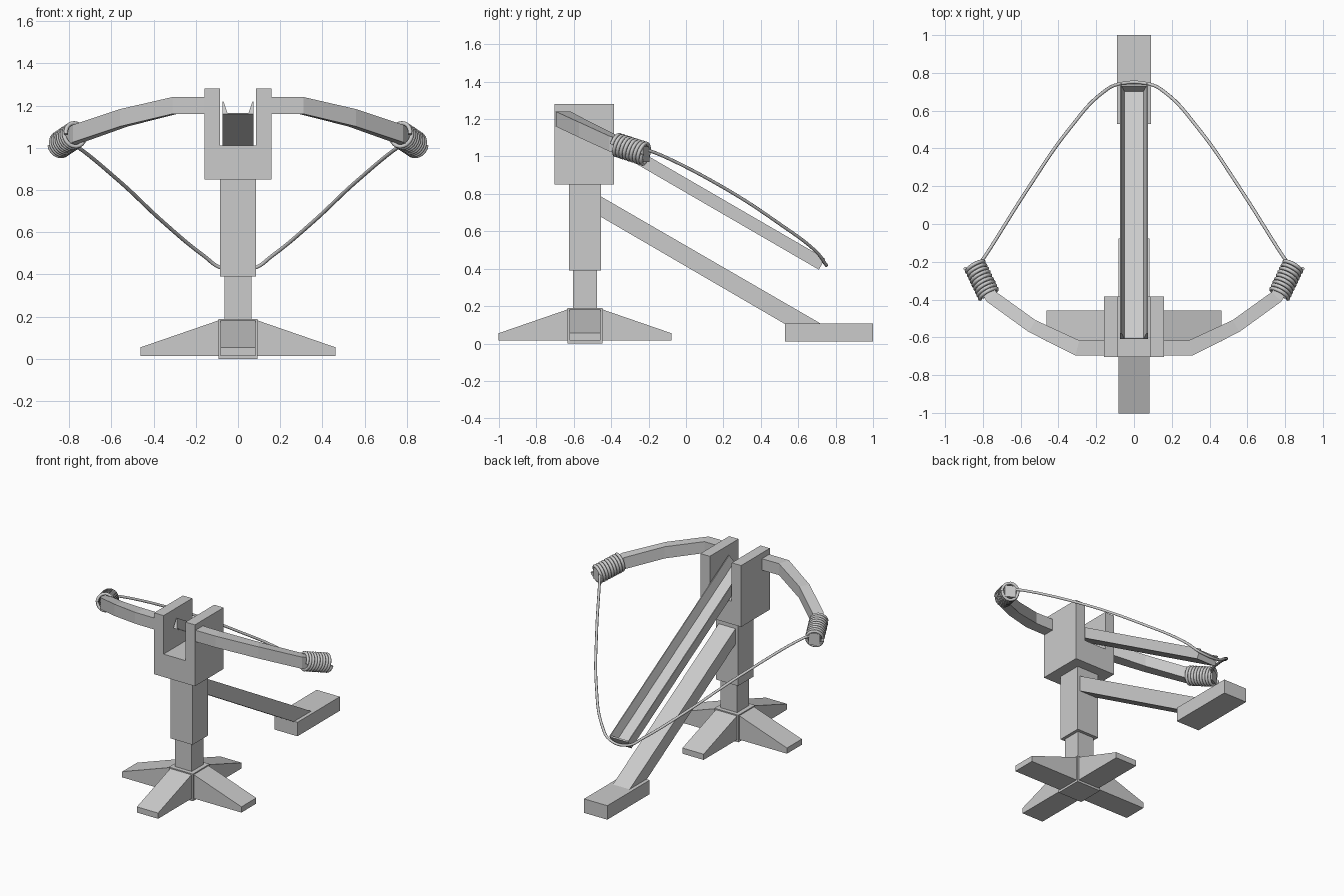
import bpy, bmesh, math
from mathutils import Vector, Matrix

if "Cube" in bpy.data.objects:
    bpy.data.objects.remove(bpy.data.objects["Cube"])

CY = -0.54  # y of the stand axis


def mesh_object(name, bm):
    bmesh.ops.recalc_face_normals(bm, faces=bm.faces)
    me = bpy.data.meshes.new(name)
    bm.to_mesh(me)
    bm.free()
    ob = bpy.data.objects.new(name, me)
    bpy.context.collection.objects.link(ob)
    return ob


def loft(name, rings):
    """Join equal-length point rings into a closed solid."""
    bm = bmesh.new()
    vs = [[bm.verts.new(p) for p in r] for r in rings]
    n = len(rings[0])
    for a, b in zip(vs, vs[1:]):
        for i in range(n):
            j = (i + 1) % n
            bm.faces.new((a[i], a[j], b[j], b[i]))
    bm.faces.new(vs[0])
    bm.faces.new(vs[-1])
    return mesh_object(name, bm)


def prism(name, pts, offset):
    pts = [Vector(p) for p in pts]
    return loft(name, [pts, [p + Vector(offset) for p in pts]])


def box(name, x, y, z):
    return prism(name, [(x[0], y[0], z[0]), (x[1], y[0], z[0]),
                        (x[1], y[1], z[0]), (x[0], y[1], z[0])], (0, 0, z[1] - z[0]))


def tube(name, pts, radius, kind='POLY'):
    cu = bpy.data.curves.new(name, 'CURVE')
    cu.dimensions = '3D'
    cu.bevel_depth = radius
    cu.bevel_resolution = 2
    cu.use_fill_caps = True
    if kind == 'POLY':
        sp = cu.splines.new('POLY')
        sp.points.add(len(pts) - 1)
        for q, p in zip(sp.points, pts):
            q.co = (*p, 1)
    else:
        sp = cu.splines.new('BEZIER')
        sp.resolution_u = 8
        sp.bezier_points.add(len(pts) - 1)
        for q, p in zip(sp.bezier_points, pts):
            q.co = p
            q.handle_left_type = q.handle_right_type = 'AUTO'
    ob = bpy.data.objects.new(name, cu)
    bpy.context.collection.objects.link(ob)
    return ob


def square(name, half, z):
    return box(name, (-half, half), (CY - half, CY + half), z)


# Stand: hub, four tapered feet, post and sleeve
square("base_hub", 0.093, (0.0, 0.19))
for i in range(4):
    leg = prism(f"base_foot_{i + 1}",
                [(0.02, -0.082, 0.015), (0.462, -0.082, 0.015), (0.462, -0.082, 0.055),
                 (0.085, -0.082, 0.185), (0.02, -0.082, 0.185)], (0, 0.164, 0))
    leg.data.transform(Matrix.Translation((0, CY, 0)) @ Matrix.Rotation(i * math.pi / 2, 4, 'Z'))
square("lower_post", 0.064, (0.17, 0.41))
square("upper_post", 0.085, (0.39, 0.86))

# Forked head block
prism("head_block",
      [(-0.158, -0.703, 0.85), (0.158, -0.703, 0.85), (0.158, -0.703, 1.28),
       (0.085, -0.703, 1.28), (0.085, -0.703, 1.01), (-0.085, -0.703, 1.01),
       (-0.085, -0.703, 1.28), (-0.158, -0.703, 1.28)], (0, 0.318, 0))

# Rear prop beam and its foot block
prism("prop_beam", [(-0.065, -0.47, 0.795), (-0.065, -0.47, 0.686),
                    (-0.065, 0.545, 0.095), (-0.065, 0.74, 0.095)], (0.13, 0, 0))
box("prop_foot", (-0.09, 0.09), (0.53, 1.0), (0.01, 0.108))

# Sloping bolt channel with bevelled side rails and an end stop
start, end = Vector((0, -0.61, 1.16)), Vector((0, 0.71, 0.395))
along = (end - start).normalized()
up = Vector((1, 0, 0)).cross(along)


def on_channel(x, h, base=start):
    return base + Vector((x, 0, 0)) + up * h


section = [(-0.074, 0), (0.074, 0), (0.074, 0.068), (0.068, 0.068), (0.05, 0.006),
           (-0.05, 0.006), (-0.068, 0.068), (-0.074, 0.068)]
prism("bolt_channel", [on_channel(*p) for p in section], end - start)
stop = [(-0.055, 0.003), (0.055, 0.003), (0.07, 0.06), (-0.07, 0.06)]
prism("channel_end_stop", [on_channel(x, h, end - along * 0.012) for x, h in stop], along * 0.011)

# Bow limbs: centre line swept with an upright rectangular section, mirrored
path = [Vector(p) for p in ((0.12, -0.656, 1.2), (0.30, -0.656, 1.2), (0.54, -0.54, 1.142),
                            (0.755, -0.385, 1.068), (0.846, -0.213, 1.012))]
rings = []
for i, p in enumerate(path):
    d = path[min(i + 1, len(path) - 1)] - path[max(i - 1, 0)]
    if i == 0:
        d = Vector((1, 0, 0))
    n = Vector((-d.y, d.x, 0)).normalized()
    w, h = (0.041, 0.04) if i < 2 else (0.036, 0.041)
    rings.append([p + n * a * w + Vector((0, 0, b * h))
                  for a, b in ((-1, -1), (1, -1), (1, 1), (-1, 1))])
limb = loft("bow_limbs", rings)
limb.modifiers.new("mirror", 'MIRROR')

# Rope windings on both limb tips
a, b = Vector((0.768, -0.375, 1.064)), path[-1]
axis = (b - a).normalized()
side = axis.cross(Vector((0, 0, 1))).normalized()
rise = side.cross(axis)
turns, steps = 9, 20
for s, label in ((1, "right"), (-1, "left")):
    pts = []
    for k in range(turns * steps + 1):
        t = k / steps * 2 * math.pi
        p = a.lerp(b, k / (turns * steps)) + (side * math.cos(t) * 0.052 + rise * math.sin(t) * 0.056)
        pts.append((p.x * s, p.y, p.z))
    tube(f"{label}_rope_winding", pts, 0.010)

# Bowstring drawn back around the channel end
half = [(0.82, -0.215, 1.035), (0.785, -0.165, 1.02), (0.56, 0.19, 0.84), (0.345, 0.50, 0.64),
        (0.16, 0.70, 0.487), (0.075, 0.742, 0.43)]
tube("bowstring", half + [(-x, y, z) for x, y, z in reversed(half)], 0.009, 'BEZIER')
